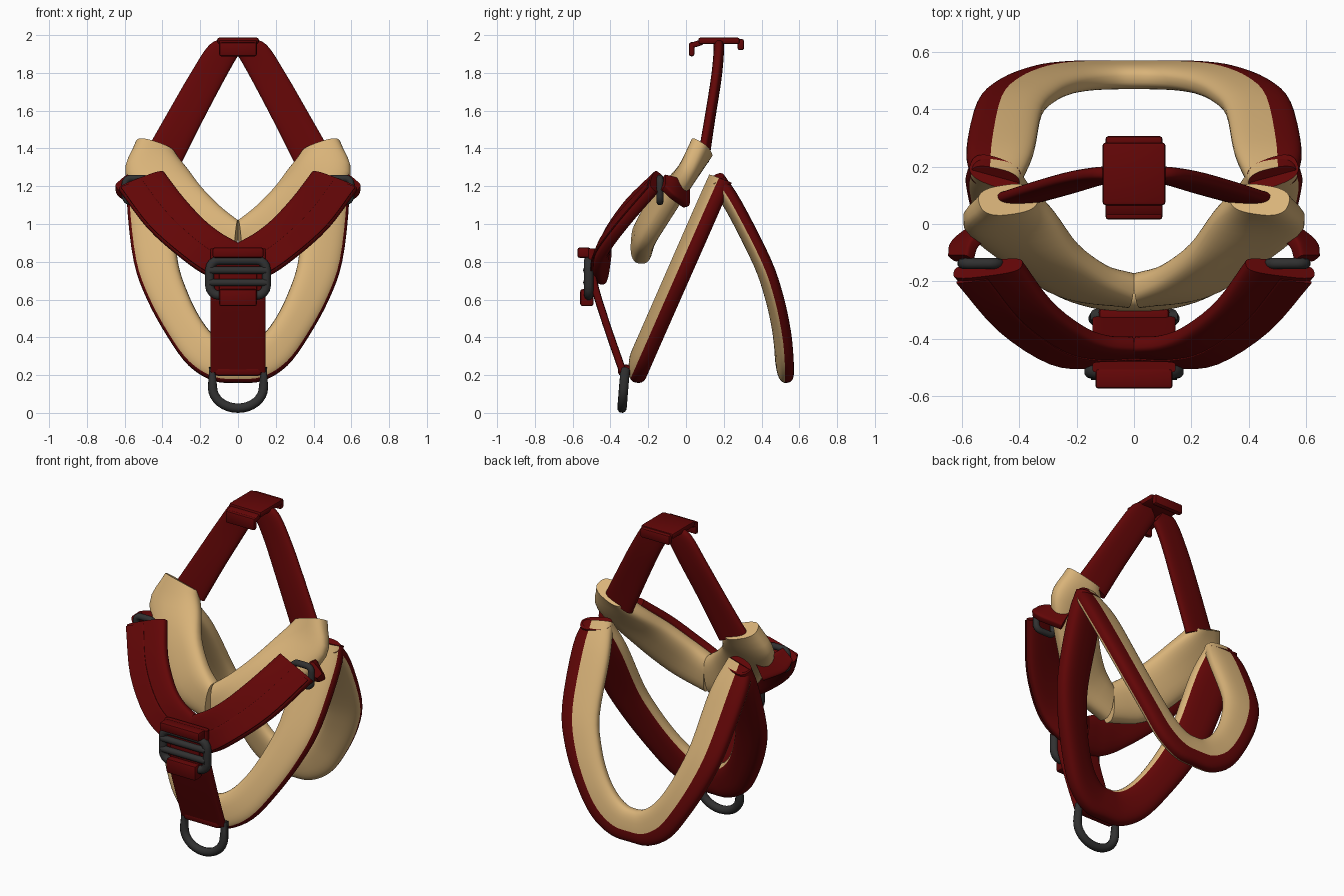
import bpy, bmesh
from math import cos, sin, pi, radians, copysign
from mathutils import Vector

cube = bpy.data.objects.get("Cube")
if cube:
    bpy.data.objects.remove(cube)


def material(name, rgb):
    m = bpy.data.materials.new(name)
    m.use_nodes = True
    m.diffuse_color = (*rgb, 1)
    node = m.node_tree.nodes["Principled BSDF"]
    node.inputs["Base Color"].default_value = (*rgb, 1)
    node.inputs["Roughness"].default_value = .8
    return m


RED = material("dark red webbing", (.122, .0018, .002))
CREAM = material("cream padding", (.69, .45, .19))
GREY = material("dark grey hardware", (.03, .03, .03))


def finish(name, bm, mats, mirror=False, angle=40):
    bmesh.ops.recalc_face_normals(bm, faces=bm.faces)
    mesh = bpy.data.meshes.new(name)
    bm.to_mesh(mesh)
    bm.free()
    for m in mats:
        mesh.materials.append(m)
    mesh.shade_smooth()
    mesh.set_sharp_from_angle(angle=radians(angle))
    ob = bpy.data.objects.new(name, mesh)
    bpy.context.collection.objects.link(ob)
    if mirror:
        mod = ob.modifiers.new("mirror", "MIRROR")
        mod.use_mirror_merge = False
    return ob


def spline(points, steps):
    """Smooth path through the points."""
    p = [Vector(q) for q in points]
    p = [2 * p[0] - p[1]] + p + [2 * p[-1] - p[-2]]
    out = []
    for a, b, c, d in zip(p, p[1:], p[2:], p[3:]):
        for i in range(steps):
            t = i / steps
            out.append(b + (c - a) * t / 2 + (2 * a - 5 * b + 4 * c - d) * t * t / 2
                       + (3 * b - a - 3 * c + d) * t ** 3 / 2)
    return out + [p[-2]]


def band(name, edge_a, edge_b, thick, mats, mirror=False, cream=None,
         power=.75, steps=4, sides=36):
    """Rounded strap between two edges; cream = (from, to) angles round the section."""
    a, b = spline(edge_a, steps), spline(edge_b, steps)
    mid = [(p + q) / 2 for p, q in zip(a, b)]
    bm = bmesh.new()
    rings = []
    last = len(mid) - 1
    for i, c in enumerate(mid):
        tangent = mid[min(i + 1, last)] - mid[max(i - 1, 0)]
        half = (b[i] - a[i]) / 2
        normal = tangent.cross(half).normalized() * thick / 2
        ring = []
        for k in range(sides):
            t = 2 * pi * k / sides
            u = copysign(abs(cos(t)) ** power, cos(t))
            v = copysign(abs(sin(t)) ** power, sin(t))
            ring.append(bm.verts.new(c + half * u + normal * v))
        rings.append(ring)
    for r, s in zip(rings, rings[1:]):
        for k in range(sides):
            n = (k + 1) % sides
            f = bm.faces.new((r[k], r[n], s[n], s[k]))
            if cream:
                t = (360 * (k + .5) / sides + 180) % 360 - 180
                f.material_index = int(cream[0] < t < cream[1])
    bm.faces.new(rings[0])
    bm.faces.new(rings[-1])
    return finish(name, bm, mats, mirror)


def box(name, centre, size, mat, bevel=.012, tilt=0):
    bm = bmesh.new()
    bmesh.ops.create_cube(bm, size=1)
    for v in bm.verts:
        v.co = Vector(v.co[i] * size[i] for i in range(3))
    bmesh.ops.bevel(bm, geom=bm.edges[:], offset=bevel, segments=2,
                    affect="EDGES", profile=.5)
    for v in bm.verts:
        y, z = v.co.y, v.co.z
        v.co.y, v.co.z = y * cos(tilt) - z * sin(tilt), y * sin(tilt) + z * cos(tilt)
        v.co += Vector(centre)
    return finish(name, bm, [mat])


def wire(name, points, radius, cyclic=True, mirror=False):
    curve = bpy.data.curves.new(name, "CURVE")
    curve.dimensions = "3D"
    curve.bevel_depth = radius
    curve.bevel_resolution = 3
    curve.use_fill_caps = True
    line = curve.splines.new("POLY")
    line.points.add(len(points) - 1)
    for p, q in zip(line.points, points):
        p.co = (*q, 1)
    line.use_cyclic_u = cyclic
    temp = bpy.data.objects.new(name + "_path", curve)
    mesh = bpy.data.meshes.new_from_object(temp)
    bm = bmesh.new()
    bm.from_mesh(mesh)
    bpy.data.objects.remove(temp)
    bpy.data.meshes.remove(mesh)
    return finish(name, bm, [GREY], mirror, 60)


def rounded_rect(cx, y, cz, w, h, r):
    """Frame outline in an upright plane."""
    pts = []
    for q, (sx, sz) in enumerate(((1, 1), (-1, 1), (-1, -1), (1, -1))):
        for k in range(5):
            t = pi / 2 * (q + k / 4)
            pts.append((cx + sx * (w / 2 - r) + r * cos(t), y,
                        cz + sz * (h / 2 - r) + r * sin(t)))
    return pts


# Padded loops, one in front and one behind, with the outer rim set back
def full_loop(half, depth, shift):
    right = [(x, depth(z) + shift, z) for x, z in half]
    return right + [(-x, y, z) for x, y, z in reversed(right[:-1])]


outer = [(.57, 1.23), (.585, 1.1), (.55, .8), (.48, .6), (.37, .4), (.26, .25), (.13, .17), (0, .16)]
inner = [(.4, 1.25), (.35, 1.08), (.32, .8), (.265, .63), (.2, .5), (.13, .41), (.06, .36), (0, .35)]
for name, depth, thick, twist, cream in (
        ("front_loop", lambda z: -.275 + (z - .2) * .44, .105, .035, (-138, 45)),
        ("back_loop", lambda z: .525 - .34 * (z - .2) ** 2, .092, .012, (-168, 98))):
    band(name, full_loop(outer, depth, twist), full_loop(inner, depth, -twist), thick,
         [RED, CREAM], cream=cream)

# Cream collar pads
band("collar_pad",
     [(.34, .1, 1.37), (.27, .02, 1.29), (.19, -.1, 1.19), (.09, -.18, 1.09), (0, -.225, 1.02)],
     [(.54, .07, 1.44), (.595, 0, 1.26), (.44, -.12, 1.04), (.26, -.22, .87), (.02, -.24, .79)],
     .12, [CREAM], mirror=True)

# Red chest band with a thin webbing layer on its lower half
upper = [(.39, -.14, 1.27), (.29, -.28, 1.14), (.18, -.37, 1.02), (.09, -.41, .95), (0, -.42, .9)]
lower = [(.63, -.17, 1.18), (.48, -.34, .98), (.3, -.455, .82), (.15, -.47, .72), (0, -.45, .68)]
band("chest_band", upper, lower, .07, [RED], mirror=True, power=.6)
layers = [[Vector(p).lerp(Vector(q), t) + Vector((0, -.035, .01)) for p, q in zip(upper, lower)]
          for t in (.5, .96)]
band("chest_webbing", *layers, .012, [RED], mirror=True, power=.4)

# Side rings and the short straps folded behind them
wire("side_ring", rounded_rect(.535, -.138, 1.18, .125, .125, .03), .019, mirror=True)
band("side_strap", [(.64, -.12, 1.19), (.625, -.07, 1.14), (.53, 0, 1.09)],
     [(.57, -.12, 1.25), (.55, -.06, 1.24), (.47, 0, 1.2)],
     .05, [RED], mirror=True, power=.4)

# Straps rising to the top buckle
band("shoulder_strap",
     [(.48, .09, 1.4), (.36, .13, 1.61), (.25, .16, 1.8), (.15, .175, 1.95), (.06, .175, 1.985)],
     [(.3, .1, 1.32), (.185, .13, 1.55), (.085, .16, 1.74), (.03, .17, 1.84), (0, .17, 1.89)],
     .055, [RED], mirror=True)

# Top buckle
box("top_buckle", (0, .175, 1.97), (.22, .22, .035), RED)
box("buckle_front_lip", (0, .03, 1.925), (.2, .03, .075), RED)
box("buckle_front_bridge", (0, .06, 1.955), (.2, .06, .03), RED, .008, .3)
box("buckle_back_lip", (0, .29, 1.95), (.2, .035, .06), RED)

# Front strap running down from the chest
path = [(-.5, .87), (-.49, .7), (-.425, .48), (-.335, .22)]
band("front_strap", [(.145, y, z) for y, z in path], [(-.145, y, z) for y, z in path],
     .04, [RED], power=.3)
box("front_strap_end", (0, -.325, .225), (.25, .07, .06), RED, .02)

# Front adjuster
wire("adjuster_frame", rounded_rect(0, -.515, .715, .3, .185, .05), .025)
for z in (.755, .69):
    wire("adjuster_bar", [(-.15, -.525, z), (.15, -.525, z)], .02, cyclic=False)
box("adjuster_top_fold", (0, -.54, .848), (.27, .07, .055), RED)
box("adjuster_bottom_fold", (0, -.525, .61), (.2, .07, .09), RED)
box("adjuster_webbing", (0, -.505, .715), (.2, .03, .22), RED, .005)

# D-shaped ring at the bottom
arc = [(.135 * cos(t), -.33 + .08 * (.11 * sin(t)), .135 + .11 * sin(t))
       for t in (-pi * k / 16 for k in range(17))]
wire("d_ring", [(.135, -.322, .225)] + arc + [(-.135, -.322, .225)], .025)
